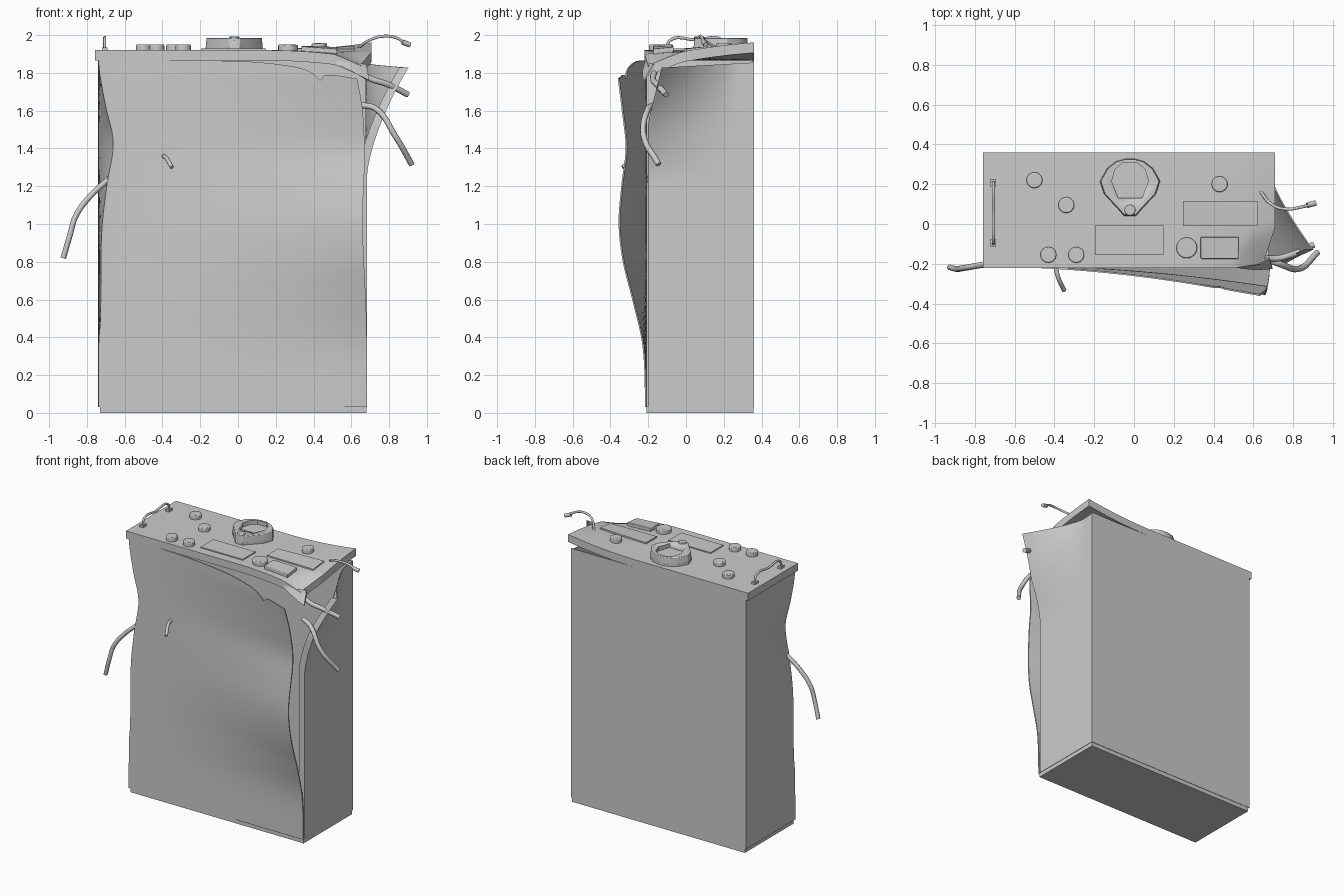
import bpy, bmesh, math
from mathutils import Vector

cube = bpy.data.objects.get("Cube")
if cube:
    bpy.data.objects.remove(cube)

grey = bpy.data.materials.new("worn grey metal")
grey.use_nodes = True
grey.diffuse_color = (0.6, 0.6, 0.6, 1)
grey.node_tree.nodes["Principled BSDF"].inputs["Base Color"].default_value = (0.6, 0.6, 0.6, 1)


def curve_at(pts, t):
    """Smooth value through (position, value) pairs."""
    t = min(max(t, pts[0][0]), pts[-1][0])
    i = 0
    while i < len(pts) - 2 and t > pts[i + 1][0]:
        i += 1

    def slope(k):
        a, b = pts[max(k - 1, 0)], pts[min(k + 1, len(pts) - 1)]
        return (b[1] - a[1]) / (b[0] - a[0])
    (x0, y0), (x1, y1) = pts[i], pts[i + 1]
    h = x1 - x0
    s = (t - x0) / h
    return (y0 * (1 + 2 * s) * (1 - s) ** 2 + slope(i) * h * s * (1 - s) ** 2
            + y1 * s * s * (3 - 2 * s) + slope(i + 1) * h * s * s * (s - 1))


def finish(name, bm, bevel=0, angle=35):
    bmesh.ops.recalc_face_normals(bm, faces=bm.faces)
    mesh = bpy.data.meshes.new(name)
    bm.to_mesh(mesh)
    bm.free()
    ob = bpy.data.objects.new(name, mesh)
    bpy.context.collection.objects.link(ob)
    mesh.materials.append(grey)
    if bevel:
        mod = ob.modifiers.new("bevel", "BEVEL")
        mod.width, mod.segments = bevel, 2
    bpy.ops.object.select_all(action="DESELECT")
    ob.select_set(True)
    bpy.context.view_layer.objects.active = ob
    bpy.ops.object.shade_smooth_by_angle(angle=math.radians(angle))
    return ob


def sheet(name, place, nu, nv, back):
    """Bent plate: place(u, v) gives the outer face, back the offset of the inner face."""
    bm = bmesh.new()
    back = Vector(back)
    sides = [[[bm.verts.new(Vector(place(i / nu, j / nv)) + off) for j in range(nv + 1)]
              for i in range(nu + 1)] for off in (Vector(), back)]
    for g in sides:
        for i in range(nu):
            for j in range(nv):
                bm.faces.new((g[i][j], g[i + 1][j], g[i + 1][j + 1], g[i][j + 1]))
    # Close the rim between the two faces
    def rim(g):
        return (g[0][:-1] + [r[-1] for r in g[:-1]] + g[-1][:0:-1] + [r[0] for r in g[:0:-1]])
    a, b = rim(sides[0]), rim(sides[1])
    for k in range(len(a)):
        n = (k + 1) % len(a)
        bm.faces.new((a[k], a[n], b[n], b[k]))
    return finish(name, bm)


def lid_shift(x, y):
    """Warp of the lid: back right corner lifts, front right corner is crushed."""
    t = max(0, (x - 0.15) / 0.55)
    f = (y + 0.22) / 0.58
    return t * t * (0.04 * f - 0.05 * (1 - f) ** 2)


def prism(name, outline, z0, z1, bevel=0, taper=1):
    """Upright plate on the lid, following its warp."""
    bm = bmesh.new()
    n = len(outline)
    cx, cy = (sum(p[k] for p in outline) / n for k in (0, 1))
    low = [bm.verts.new((x, y, z0 + lid_shift(x, y))) for x, y in outline]
    top = [bm.verts.new((cx + (x - cx) * taper, cy + (y - cy) * taper, z1 + lid_shift(x, y)))
           for x, y in outline]
    bm.faces.new(low[::-1])
    bm.faces.new(top)
    for k in range(n):
        m = (k + 1) % n
        bm.faces.new((low[k], low[m], top[m], top[k]))
    return finish(name, bm, bevel)


def rect(x0, x1, y0, y1):
    return [(x0, y0), (x1, y0), (x1, y1), (x0, y1)]


def circle(x, y, r, n=24):
    return [(x + r * math.cos(2 * math.pi * k / n), y + r * math.sin(2 * math.pi * k / n))
            for k in range(n)]


def tube(name, pts, r):
    curve = bpy.data.curves.new(name, "CURVE")
    curve.dimensions = "3D"
    curve.bevel_depth, curve.bevel_resolution, curve.use_fill_caps = r, 2, True
    curve.resolution_u = 6
    sp = curve.splines.new("BEZIER")
    sp.bezier_points.add(len(pts) - 1)
    for bp, p in zip(sp.bezier_points, pts):
        bp.co = p
        bp.handle_left_type = bp.handle_right_type = "AUTO"
    curve.materials.append(grey)
    ob = bpy.data.objects.new(name, curve)
    bpy.context.collection.objects.link(ob)


# Damage profiles over height
dent = [(0, 0), (0.38, 0.003), (0.5, 0.012), (0.95, 0.018), (1.2, 0.045), (1.43, 0.08),
        (1.62, 0.04), (1.78, 0.01), (1.87, 0)]
bulge = [(0, 0), (0.35, 0.015), (0.6, 0.07), (0.8, 0.12), (1, 0.142), (1.2, 0.128),
         (1.4, 0.105), (1.6, 0.125), (1.8, 0.15)]
right_edge = [(0, 0.683), (0.5, 0.68), (1, 0.66), (1.35, 0.67), (1.6, 0.66), (1.8, 0.625)]
front_top = [(0, 1.865), (0.55, 1.862), (0.75, 1.835), (0.83, 1.8), (0.85, 1.76),
             (0.88, 1.79), (1, 1.77)]


# Box walls
def front_panel(u, v):
    z = 0.03 + v * (curve_at(front_top, u) - 0.03)
    left = -0.74 + curve_at(dent, z)
    x = left + u * (curve_at(right_edge, z) - left)
    return x, -0.215 - curve_at(bulge, z) * u ** 1.9, z


def left_panel(u, v):
    z = 0.03 + v * 1.84
    return -0.74 + curve_at(dent, z) * u ** 2.2, 0.36 - 0.575 * u, z


def right_panel(u, v):
    z = 0.03 + v * 1.825
    lift = max(0, (z - 1.25) / 0.57)
    lift = lift ** 1.5
    u = u * 1.06
    w = min(u, 1)
    flare = 0.2 * max(0, (w - 0.2) / 0.8) ** 1.3 * lift
    fold = 0.04 if u > 1.01 else 0
    y = 0.36 - 0.56 * w + 0.07 * w * max(0, (z - 1.55) / 0.3)
    return 0.683 + flare - fold, y, z - 0.025 * w * lift


sheet("front_panel", front_panel, 48, 48, (0, 0.008, 0))
sheet("left_panel", left_panel, 12, 48, (0.008, 0, 0))
sheet("right_panel", right_panel, 18, 40, (-0.008, 0, 0))
sheet("back_panel", lambda u, v: (-0.74 + 1.423 * u, 0.36, 0.03 + 1.835 * v), 1, 1, (0, -0.008, 0))
sheet("base", lambda u, v: (-0.73 + 1.41 * u, -0.208 + 0.565 * v, 0), 1, 1, (0, 0, 0.035))


# Warped lid with crushed front right corner
def lid_place(u, v):
    x, y = -0.758 + 1.466 * u, -0.22 + 0.58 * v
    crush = max(0, 1 - math.hypot(x - 0.71, y + 0.22) / 0.2)
    return (x - 0.06 * crush, y + 0.02 * crush, 1.92 + lid_shift(x, y) - 0.03 * crush)


sheet("lid", lid_place, 44, 18, (0, 0, -0.055))

# Torn skin hanging over the crushed corner
sheet("torn_lid_skin", lambda u, v: (0.5 + 0.18 * u + 0.015 * v * u, -0.215 - 0.05 * v * u + 0.04 * u * u,
                                   1.875 - 0.03 * u - v * (0.015 + 0.07 * u)), 10, 6, (0, 0.008, 0))

# Lid buttons and raised plates
for k, (x, y, r) in enumerate([(-0.5, 0.22, 0.04), (-0.34, 0.095, 0.04), (-0.43, -0.155, 0.04),
                               (-0.29, -0.155, 0.04), (0.43, 0.2, 0.04), (0.265, -0.12, 0.052)]):
    prism(f"button_{k + 1}", circle(x, y, r), 1.915, 1.951, 0.006)
prism("centre_plate", rect(-0.195, 0.147, -0.155, -0.008), 1.915, 1.928)
prism("long_plate", rect(0.245, 0.62, -0.01, 0.115), 1.915, 1.93)
prism("small_plate", rect(0.335, 0.525, -0.175, -0.065), 1.915, 1.945, 0.004)


# Shield shaped dial housing with a sunken well
def shield(cx, pts):
    return [(cx + x, y) for x, y in pts] + [(cx - x, y) for x, y in reversed(pts)]


outer = [(0.03, 0.04), (0.06, 0.075), (0.13, 0.15), (0.152, 0.215), (0.115, 0.28), (0.07, 0.315), (0.025, 0.328)]
inner = [(0.06, 0.13), (0.092, 0.215), (0.075, 0.275), (0.035, 0.308)]
prism("dial_foot", shield(-0.02, outer), 1.915, 1.935)
housing = prism("dial_housing", shield(-0.02, outer), 1.93, 1.985, 0.004, 0.97)
well = prism("dial_well_cutter", shield(-0.02, inner), 1.955, 2.05)
well.hide_render = True
well.hide_viewport = True
cut = housing.modifiers.new("well", "BOOLEAN")
cut.object = well
prism("dial_knob", circle(-0.02, 0.07, 0.027), 1.97, 1.993, 0.004)

# Carry handle
for name, y in (("front", -0.095), ("back", 0.205)):
    prism(f"handle_{name}_foot", rect(-0.72, -0.692, y - 0.02, y + 0.02), 1.915, 1.935)
tube("handle_bar", [(-0.706, -0.1, 1.925), (-0.706, -0.085, 1.972), (-0.706, 0.05, 1.975),
                    (-0.706, 0.195, 1.972), (-0.706, 0.21, 1.925)], 0.008)

# Loose cables
tube("left_cable", [(-0.67, -0.19, 1.25), (-0.78, -0.208, 1.15), (-0.86, -0.222, 1.04),
                    (-0.89, -0.226, 0.94), (-0.925, -0.218, 0.82)], 0.015)
tube("front_cable", [(-0.395, -0.21, 1.36), (-0.38, -0.27, 1.35), (-0.35, -0.335, 1.3)], 0.011)
tube("upper_right_cable", [(0.62, -0.16, 1.82), (0.7, -0.175, 1.77), (0.79, -0.155, 1.74), (0.9, -0.105, 1.685)], 0.016)
tube("lower_right_cable", [(0.65, -0.17, 1.63), (0.73, -0.2, 1.61), (0.83, -0.225, 1.47), (0.92, -0.145, 1.315)], 0.016)
tube("top_cable", [(0.63, 0.17, 1.925), (0.69, 0.1, 1.97), (0.76, 0.075, 1.993), (0.84, 0.085, 1.985), (0.88, 0.095, 1.96)], 0.008)
tube("top_cable_plug", [(0.87, 0.094, 1.963), (0.912, 0.105, 1.948)], 0.014)
